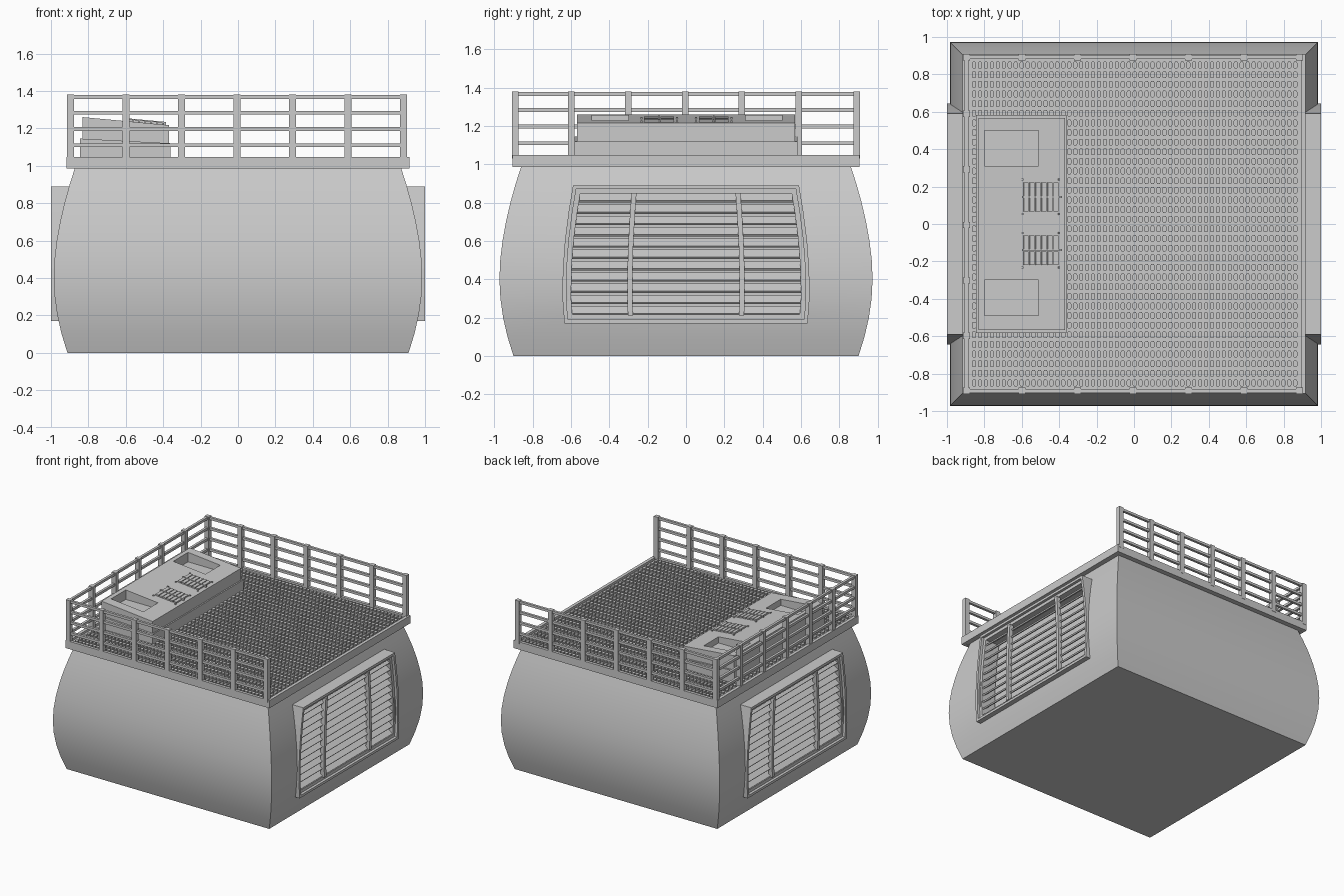
import bpy, bmesh, math
from mathutils import Vector, Matrix

if "Cube" in bpy.data.objects:
    bpy.data.objects.remove(bpy.data.objects["Cube"])


def finish(name, bm, smooth=False):
    bmesh.ops.recalc_face_normals(bm, faces=bm.faces)
    me = bpy.data.meshes.new(name)
    bm.to_mesh(me)
    bm.free()
    ob = bpy.data.objects.new(name, me)
    bpy.context.collection.objects.link(ob)
    if smooth:
        smooth_object(ob)
    return ob


def activate(ob):
    bpy.ops.object.select_all(action='DESELECT')
    ob.select_set(True)
    bpy.context.view_layer.objects.active = ob


def smooth_object(ob):
    activate(ob)
    bpy.ops.object.shade_smooth_by_angle(angle=math.radians(25))


def add_box(bm, x0, x1, y0, y1, z0, z1, rot=None):
    c = Vector(((x0 + x1) / 2, (y0 + y1) / 2, (z0 + z1) / 2))
    m = Matrix.Translation(c) @ (rot or Matrix()) @ Matrix.Diagonal((x1 - x0, y1 - y0, z1 - z0, 1))
    bmesh.ops.create_cube(bm, size=1, matrix=m)


def loft(bm, loops, caps=True, closed=False):
    rows = [[bm.verts.new(p) for p in lp] for lp in loops]
    n = len(rows[0])
    pairs = list(zip(rows, rows[1:])) + ([(rows[-1], rows[0])] if closed else [])
    for a, b in pairs:
        for i in range(n):
            j = (i + 1) % n
            bm.faces.new((a[i], a[j], b[j], b[i]))
    if caps and not closed:
        bm.faces.new(rows[0])
        bm.faces.new(rows[-1])


def cut(ob, cutter):
    mod = ob.modifiers.new("cut", 'BOOLEAN')
    mod.operation = 'DIFFERENCE'
    mod.solver = 'EXACT'
    mod.object = cutter
    activate(ob)
    bpy.ops.object.modifier_apply(modifier=mod.name)
    bpy.data.objects.remove(cutter)


# Vent outline: half width by height, slightly bowed sides
VENT = [(.17, .635), (.3, .645), (.45, .643), (.6, .632), (.75, .613), (.89, .59)]


def vent_width(z):
    for (z0, w0), (z1, w1) in zip(VENT, VENT[1:]):
        if z <= z1:
            return w0 + (w1 - w0) * (z - z0) / (z1 - z0)
    return VENT[-1][1]


def vent_loop(x, inset):
    zs = [min(max(z, .17 + inset), .89 - inset) for z, _ in VENT]
    right = [(x, vent_width(z) - inset, z) for z in zs]
    return right + [(x, -y, z) for x, y, z in reversed(right)]


# Barrel-sided hull
PROFILE = [(0, .912), (.1, .943), (.2, .966), (.3, .98), (.4, .985), (.5, .981),
           (.6, .969), (.7, .951), (.8, .928), (.9, .9), (1, .868)]
bm = bmesh.new()
loft(bm, [[(sx * w, sy * (w - .011), z) for sx, sy in ((-1, -1), (1, -1), (1, 1), (-1, 1))]
          for z, w in PROFILE])
hull = finish("hull", bm)

for s, side in ((1, "right"), (-1, "left")):
    # Vent recess in the hull
    bm = bmesh.new()
    loft(bm, [vent_loop(s * .84, .03), vent_loop(s * 1.1, .03)])
    cut(hull, finish("vent_cutter", bm))
    # Stepped vent frame
    bm = bmesh.new()
    for x, a, b in ((1.0, 0, .02), (.978, .0195, .045)):
        loft(bm, [vent_loop(s * .85, a), vent_loop(s * x, a),
                  vent_loop(s * x, b), vent_loop(s * .85, b)], closed=True)
    finish(side + "_vent_frame", bm)
    # Tilted louvers
    bm = bmesh.new()
    for i in range(11):
        z = .235 + i * .059
        w = vent_width(z) - .035
        add_box(bm, s * .945 - .032, s * .945 + .032, -w, w, z - .006, z + .006,
                Matrix.Rotation(s * math.radians(38), 4, 'Y'))
    finish(side + "_vent_louvers", bm)
    # Upright bars over the louvers
    bm = bmesh.new()
    for t in (-1, 1):
        loft(bm, [[(s * x, t * (vent_width(z) * .455 + d), z)
                   for x, d in ((.955, -.013), (.99, -.013), (.99, .013), (.955, .013))]
                  for z in (.21, .3, .45, .6, .75, .85)])
    finish(side + "_vent_bars", bm)
smooth_object(hull)

# Deck slab with raised rim
bm = bmesh.new()
add_box(bm, -.918, .915, -.905, .905, .99, 1.03)
for s in (-1, 1):
    add_box(bm, -.918, .915, s * .895 - .012, s * .895 + .012, .985, 1.048)
    add_box(bm, s * .905 - .013, s * .905 + .013, -.907, .907, .985, 1.048)
finish("deck", bm)

# Oval anti-slip studs
bm = bmesh.new()
oval = [(-.011, -.011), (-.006, -.018), (.006, -.018), (.011, -.011),
        (.011, .011), (.006, .018), (-.006, .018), (-.011, .011)]
for i in range(55):
    for j in range(34):
        x, y = -.855 + i * .0318, -.85 + j * .0515
        if -.83 < x < -.37 and abs(y) < .56:
            continue
        lo = [bm.verts.new((x + a, y + b, 1.028)) for a, b in oval]
        hi = [bm.verts.new((x + a, y + b, 1.043)) for a, b in oval]
        bm.faces.new(hi)
        for k in range(8):
            m = (k + 1) % 8
            bm.faces.new((lo[k], lo[m], hi[m], hi[k]))
finish("deck_studs", bm)

# Railing on front, back and left sides; right side open
bm = bmesh.new()
steps = [-.895 + i * .2967 for i in range(7)]
spots = {(round(x, 3), y) for x in steps for y in (-.892, .892)}
spots |= {(-.895, round(y, 3)) for y in steps[1:-1]}
for x, y in sorted(spots):
    add_box(bm, x - .019, x + .019, y - .017, y + .017, 1.03, 1.38)
finish("railing_posts", bm)
bm = bmesh.new()
for z in (1.11, 1.197, 1.283, 1.367):
    for y in (-.892, .892):
        add_box(bm, -.89, .88, y - .01, y + .01, z - .01, z + .01)
    add_box(bm, -.905, -.885, -.89, .89, z - .01, z + .01)
finish("railing_rails", bm)


def wedge(name, x0, x1, w, z0, za, zb):
    b = bmesh.new()
    loft(b, [[(x0, y, z0), (x1, y, z0), (x1, y, zb), (x0, y, za)] for y in (-w, w)])
    return finish(name, b)


# Control console: plinth and sloped top with two wells
wedge("console_base", -.845, -.36, .583, 1.02, 1.145, 1.12)
top = wedge("console_top", -.832, -.37, .568, 1.1, 1.26, 1.217)
for y in (-.395, .405):
    bm = bmesh.new()
    add_box(bm, -.8, -.51, y - .095, y + .095, 1.18, 1.4)
    cut(top, finish("well_cutter", bm))

# Key banks on the console, following its slope
tilt = Matrix.Rotation(math.atan2(.043, .462), 4, 'Y')


def top_z(x):
    return 1.26 - (x + .832) * .043 / .462


bm = bmesh.new()
for yc in (-.14, .145):
    for i in range(6):
        x = -.577 + i * .032
        for s in (-1, 1):
            y = yc + s * .042
            add_box(bm, x - .013, x + .013, y - .036, y + .036,
                    top_z(x) - .006, top_z(x) + .012, tilt)
    add_box(bm, -.6, -.385, yc - .005, yc + .005, top_z(-.49) - .004, top_z(-.49) + .016, tilt)
    for x in (-.597, -.4):
        for s in (-1, 1):
            y = yc + s * .092
            add_box(bm, x - .005, x + .005, y - .005, y + .005, top_z(x) - .004, top_z(x) + .008, tilt)
finish("console_keys", bm)
